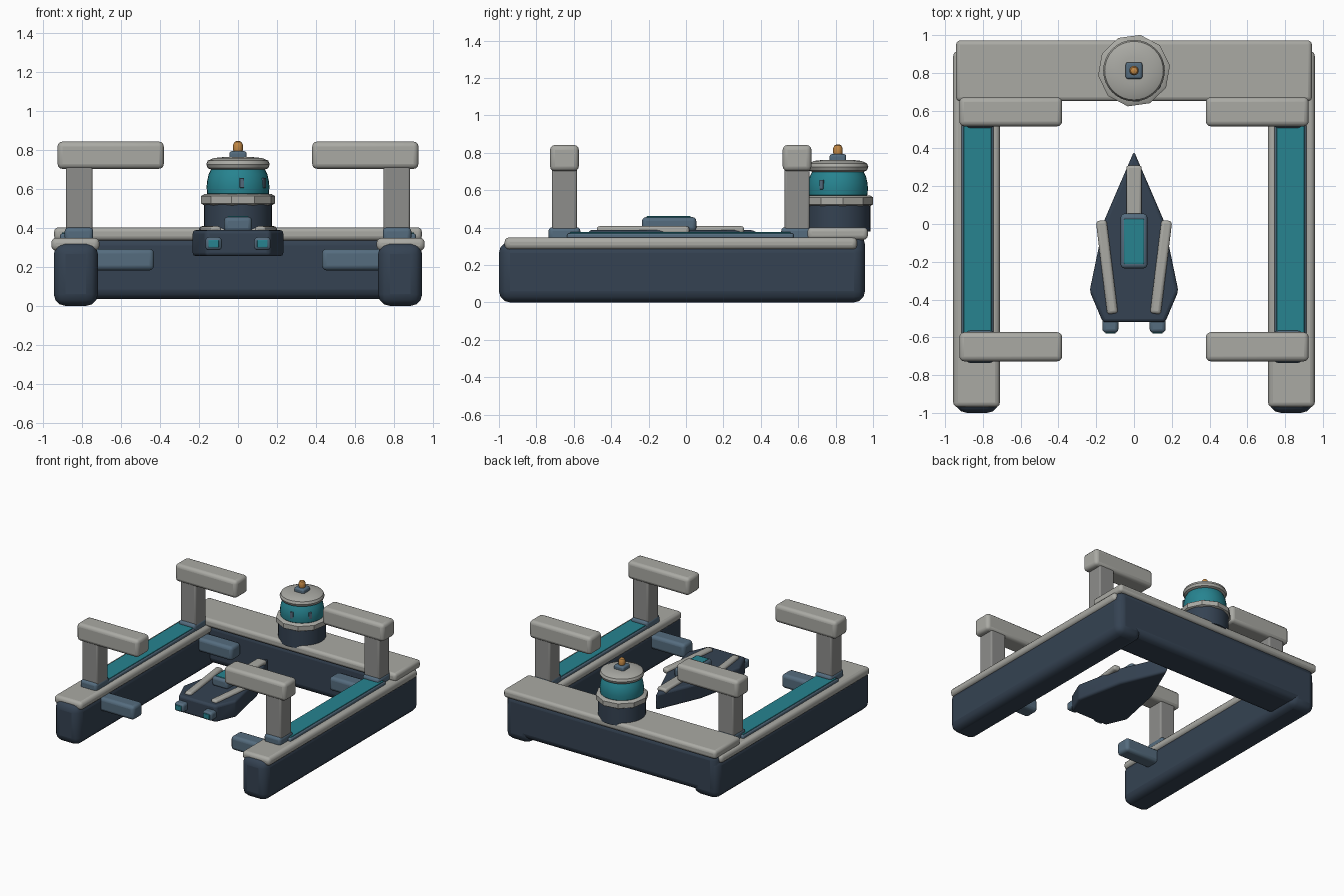
import bpy, bmesh
from math import radians, sin, cos, pi

if "Cube" in bpy.data.objects:
    bpy.data.objects.remove(bpy.data.objects["Cube"])


def material(name, col):
    m = bpy.data.materials.new(name)
    m.diffuse_color = (*col, 1)
    m.use_nodes = True
    m.node_tree.nodes["Principled BSDF"].inputs["Base Color"].default_value = m.diffuse_color
    return m


NAVY = material("navy", (0.035, 0.055, 0.085))
SLATE = material("slate", (0.09, 0.15, 0.21))
TEAL = material("teal", (0.02, 0.23, 0.28))
GREY = material("warm_grey", (0.40, 0.40, 0.37))
DARKGREY = material("post_grey", (0.27, 0.27, 0.26))
ORANGE = material("orange", (0.55, 0.25, 0.06))


def finish(name, bm, mat, bevel=0.0, segs=3):
    bmesh.ops.recalc_face_normals(bm, faces=bm.faces)
    me = bpy.data.meshes.new(name)
    bm.to_mesh(me)
    bm.free()
    ob = bpy.data.objects.new(name, me)
    bpy.context.collection.objects.link(ob)
    me.materials.append(mat)
    if bevel:
        b = ob.modifiers.new("bevel", 'BEVEL')
        b.width, b.segments = bevel, segs
        b.limit_method = 'ANGLE'
    bpy.ops.object.select_all(action='DESELECT')
    bpy.context.view_layer.objects.active = ob
    ob.select_set(True)
    bpy.ops.object.shade_smooth_by_angle(angle=radians(35))
    return ob


def box(name, x, y, z, mat, bevel=0.02, rot=0.0):
    """Rounded box from (min, max) ranges."""
    bm = bmesh.new()
    bmesh.ops.create_cube(bm, size=1)
    for v in bm.verts:
        v.co.x *= x[1] - x[0]
        v.co.y *= y[1] - y[0]
        v.co.z *= z[1] - z[0]
    ob = finish(name, bm, mat, bevel)
    ob.location = [(r[0] + r[1]) / 2 for r in (x, y, z)]
    ob.rotation_euler.z = rot
    return ob


def pair(name, x, y, z, mat, bevel=0.02, rot=0.0):
    """Box on the right side and its mirror on the left."""
    box("right_" + name, x, y, z, mat, bevel, rot)
    box("left_" + name, (-x[1], -x[0]), y, z, mat, bevel, -rot)


def lathe(name, profile, mat, sides=32, turn=0.0, at=(0, 0.812)):
    """Closed turned part from (radius, height) points."""
    bm = bmesh.new()
    rings = [[bm.verts.new((at[0] + r * cos(turn + 2 * pi * i / sides),
                            at[1] + r * sin(turn + 2 * pi * i / sides), z))
              for i in range(sides)] for r, z in profile]
    for a, b in zip(rings, rings[1:]):
        for i in range(sides):
            j = (i + 1) % sides
            bm.faces.new((a[i], a[j], b[j], b[i]))
    bm.faces.new(rings[0])
    bm.faces.new(rings[-1])
    return finish(name, bm, mat)


# U-shaped dock: two side hulls and a rear beam, each capped with a deck
pair("hull", (0.718, 0.944), (-1.0, 0.957), (0, 0.325), NAVY, 0.06)
pair("deck_rail", (0.71, 0.957), (-0.97, 0.915), (0.283, 0.348), GREY, 0.025)
box("rear_beam", (-0.935, 0.935), (0.672, 0.957), (0.035, 0.36), NAVY, 0.05)
box("rear_deck", (-0.942, 0.942), (0.65, 0.972), (0.335, 0.402), GREY, 0.022)

# walkway panels on the side decks
pair("walkway_frame", (0.745, 0.912), (-0.635, 0.575), (0.335, 0.37), SLATE, 0.01)
pair("walkway", (0.755, 0.902), (-0.62, 0.56), (0.36, 0.376), TEAL, 0.004)

# cranes with inner docking bumpers below them
for tag, y in (("front", -0.65), ("rear", 0.594)):
    pair(tag + "_crane_foot", (0.742, 0.888), (y - 0.085, y + 0.085), (0.33, 0.402), SLATE, 0.02)
    pair(tag + "_crane_post", (0.745, 0.882), (y - 0.067, y + 0.067), (0.37, 0.74), DARKGREY, 0.012)
    pair(tag + "_crane_arm", (0.38, 0.925), (y - 0.077, y + 0.077), (0.702, 0.842), GREY, 0.026)
    pair(tag + "_bumper", (0.43, 0.80), (y - 0.06, y + 0.06), (0.182, 0.292), SLATE, 0.024)

# control tower
lathe("tower_base", [(0.174, 0.38), (0.174, 0.53)], NAVY)
lathe("tower_gallery", [(0.175, 0.515), (0.192, 0.525), (0.192, 0.562), (0.175, 0.572)],
      GREY, 10, radians(8))
lathe("tower_glass", [(0.145, 0.56), (0.158, 0.575), (0.161, 0.61), (0.158, 0.64),
                      (0.15, 0.675), (0.132, 0.71)], TEAL)
lathe("tower_roof", [(0.135, 0.697), (0.155, 0.706), (0.163, 0.725), (0.155, 0.744),
                     (0.125, 0.757), (0.07, 0.763)], GREY)
box("beacon_mount", (-0.044, 0.044), (0.768, 0.856), (0.75, 0.793), SLATE, 0.012)
lathe("beacon", [(0.022, 0.785), (0.025, 0.80), (0.025, 0.825), (0.018, 0.84), (0.006, 0.845)],
      ORANGE, 16)
for i, deg in enumerate((7, 57)):
    a = radians(deg)
    cx, cy = 0.155 * sin(a), 0.812 - 0.155 * cos(a)
    box(f"tower_window_{i + 1}", (cx - 0.012, cx + 0.012), (cy - 0.01, cy + 0.01),
        (0.605, 0.655), SLATE, 0.003, a)

# shuttle hull extruded from its half outline
half = [(0.165, -0.52), (0.235, -0.355), (0.157, 0.02)]
outline = half + [(0, 0.385)] + [(-x, y) for x, y in reversed(half)]
bm = bmesh.new()
face = bm.faces.new([bm.verts.new((x, y, 0.255)) for x, y in outline])
ext = bmesh.ops.extrude_face_region(bm, geom=[face])
for v in ext["geom"]:
    if isinstance(v, bmesh.types.BMVert):
        v.co.z = 0.388
finish("shuttle_hull", bm, NAVY, 0.018)

# shuttle trim, canopy and engines
pair("shuttle_strake", (0.115, 0.172), (-0.477, 0.02), (0.365, 0.408), GREY, 0.016, radians(-7))
box("shuttle_spine", (-0.041, 0.041), (-0.02, 0.31), (0.37, 0.408), GREY, 0.014)
box("shuttle_canopy", (-0.071, 0.071), (-0.235, 0.055), (0.38, 0.456), SLATE, 0.02)
box("shuttle_window", (-0.053, 0.053), (-0.213, 0.027), (0.44, 0.461), TEAL, 0.005)
pair("shuttle_engine", (0.083, 0.167), (-0.575, -0.48), (0.285, 0.352), SLATE, 0.018)
pair("engine_glow", (0.098, 0.152), (-0.58, -0.56), (0.299, 0.338), TEAL, 0.004)
